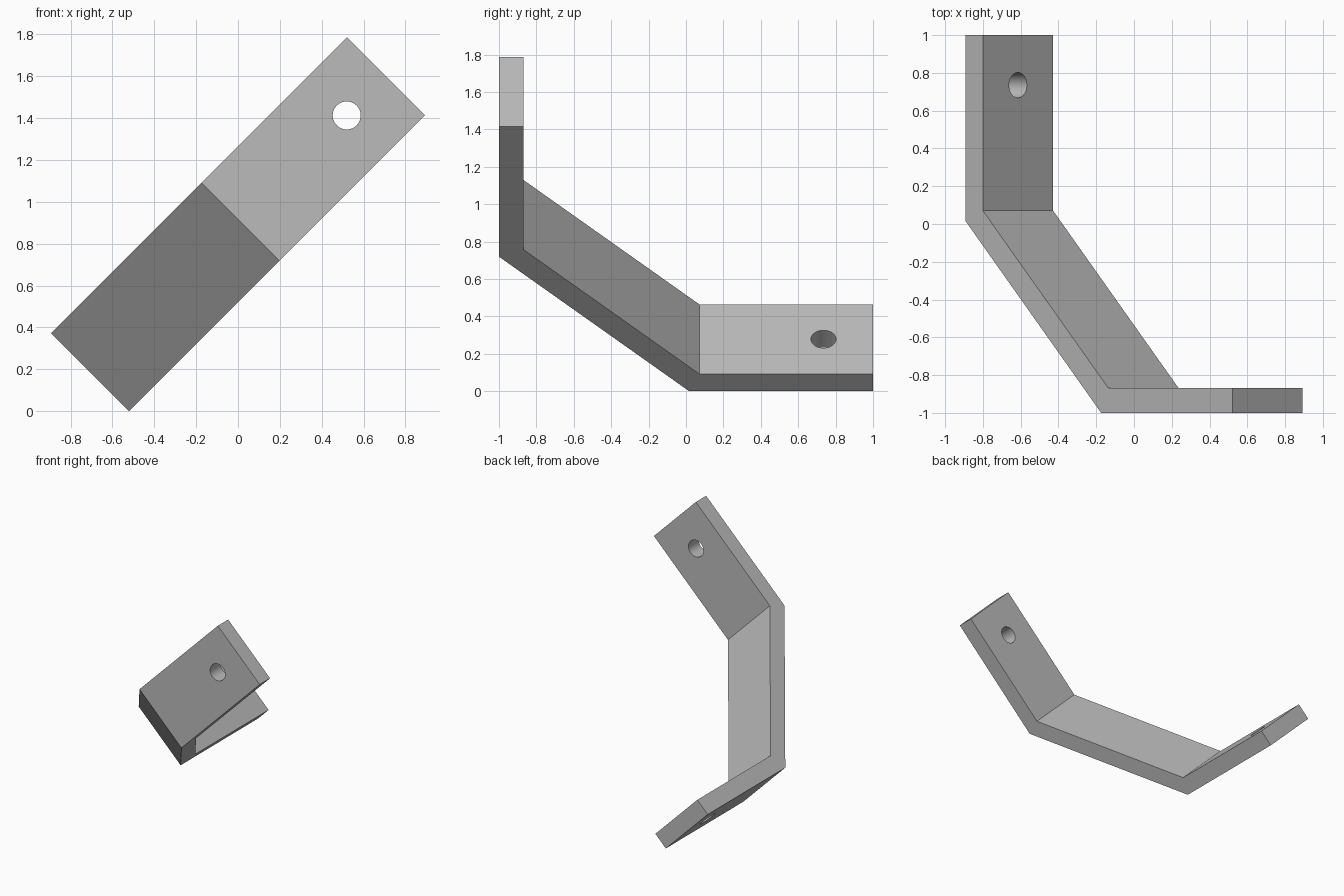
import bpy, bmesh, math
from mathutils import Matrix

cube = bpy.data.objects.get("Cube")
if cube:
    bpy.data.objects.remove(cube, do_unlink=True)

WIDTH = 0.526
THICK = 0.131
HOLE_R = 0.067
HOLE_POS = 0.735
BEND_OUT, BEND_IN = 0.017, 0.071
INNER = 1 - THICK

steel = bpy.data.materials.new("grey steel")
steel.use_nodes = True
colour = (0.5, 0.5, 0.5, 1)
steel.diffuse_color = colour
steel.node_tree.nodes["Principled BSDF"].inputs["Base Color"].default_value = colour


def make_object(name, bm):
    bmesh.ops.recalc_face_normals(bm, faces=bm.faces)
    mesh = bpy.data.meshes.new(name)
    bm.to_mesh(mesh)
    bm.free()
    mesh.materials.append(steel)
    obj = bpy.data.objects.new(name, mesh)
    bpy.context.collection.objects.link(obj)
    return obj


# Bent strap: half the profile, mirrored across the diagonal, then extruded
outer = [(-1, 1), (-1, BEND_OUT)]
inner = [(-INNER, BEND_IN), (-INNER, 1)]
swap = lambda pts: [(-y, -x) for x, y in reversed(pts)]
flip = lambda pts: [(y, x) for x, y in reversed(pts)]
profile = outer + flip(outer) + flip(inner) + inner
bm = bmesh.new()
face = bm.faces.new([bm.verts.new((x, y, -WIDTH / 2)) for x, y in profile])
side = bmesh.ops.extrude_face_region(bm, geom=[face])
verts = [v for v in side["geom"] if isinstance(v, bmesh.types.BMVert)]
bmesh.ops.translate(bm, verts=verts, vec=(0, 0, WIDTH))
bracket = make_object("bent_bracket", bm)

# Bolt holes, one through each end leg
bm = bmesh.new()
mid = -1 + THICK / 2
for place, axis in (((HOLE_POS, mid, 0), "X"), ((mid, HOLE_POS, 0), "Y")):
    matrix = Matrix.Translation(place) @ Matrix.Rotation(math.pi / 2, 4, axis)
    bmesh.ops.create_cone(bm, cap_ends=True, segments=48, radius1=HOLE_R,
                          radius2=HOLE_R, depth=THICK * 2, matrix=matrix)
cutter = make_object("hole_cutter", bm)
cutter.hide_render = True

cut = bracket.modifiers.new("holes", "BOOLEAN")
cut.operation = "DIFFERENCE"
cut.solver = "EXACT"
cut.object = cutter
bpy.context.view_layer.objects.active = bracket
bracket.select_set(True)
cutter.select_set(False)
bpy.ops.object.modifier_apply(modifier=cut.name)
bpy.data.objects.remove(cutter, do_unlink=True)
bpy.ops.object.shade_smooth_by_angle(angle=math.radians(30))

# Tilt the strap onto its corner and rest it on the ground
bracket.rotation_euler.y = -math.pi / 4
bracket.location.z = (1 + WIDTH / 2) / math.sqrt(2)
